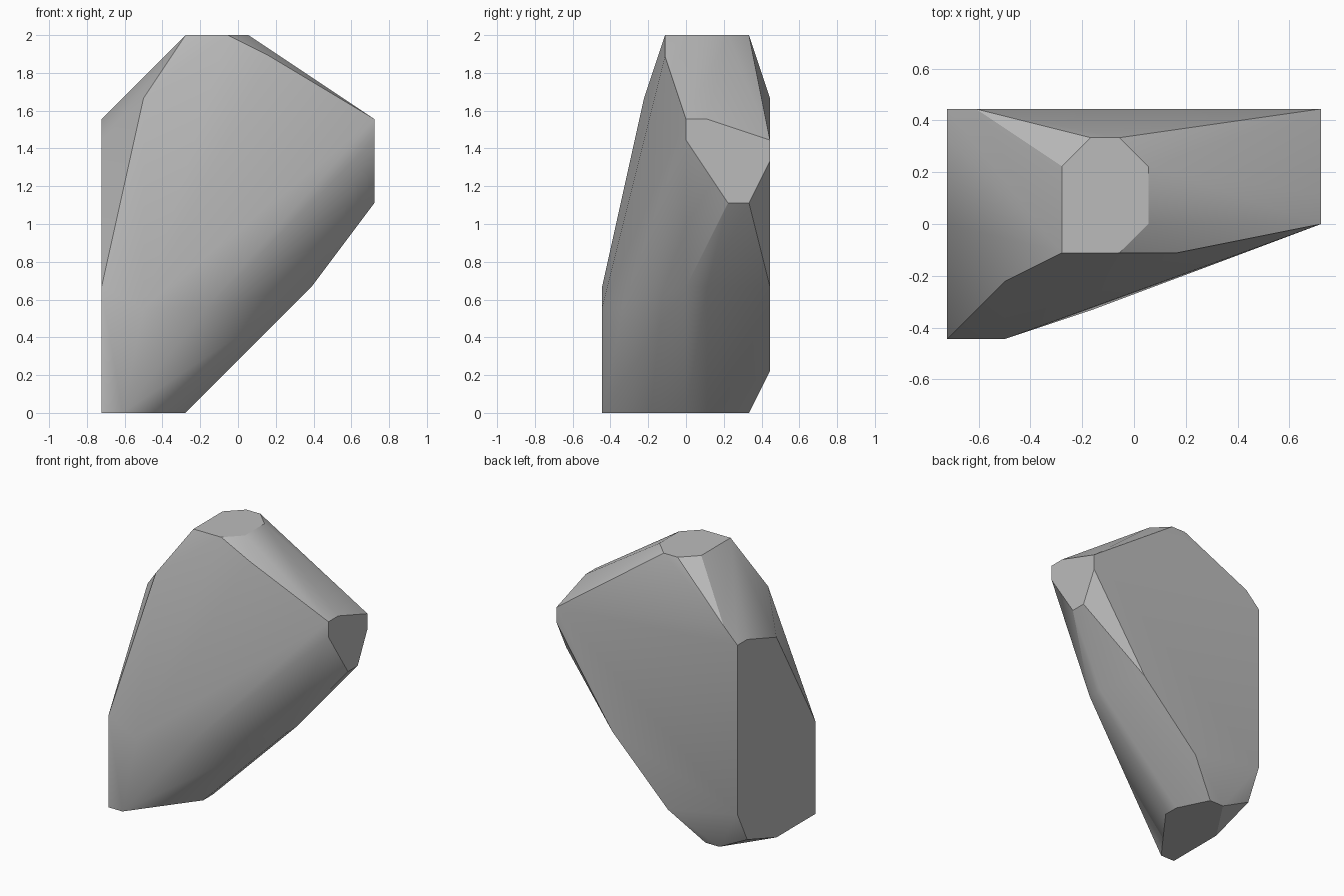
import bpy
import bmesh
import math
from mathutils import Vector

default_cube = bpy.data.objects.get("Cube")
if default_cube:
    bpy.data.objects.remove(default_cube, do_unlink=True)

# The stone is chiselled on a coarse lattice: width, depth and height in steps
WIDTH, DEPTH, HEIGHT = 13, 8, 18
STEP = 2 / HEIGHT


def facet(axis, level, outline):
    """Lattice points of a flat facet lying at one level of the given axis."""
    points = []
    for pair in outline:
        point = list(pair)
        point.insert(axis, level)
        points.append(point)
    return points


def lattice_to_world(point):
    x, y, z = point
    return Vector((x - WIDTH / 2, y - DEPTH / 2, z)) * STEP


# Flat facets, each outlined in the two remaining axes
top_facet = facet(2, HEIGHT, [(4, 3), (4, 6), (5, 7), (6, 7), (7, 6), (7, 4), (6, 3)])
base_facet = facet(2, 0, [(1, 0), (4, 4), (4, 5), (3, 7), (2, 7)])
left_facet = facet(0, WIDTH, [(4, 14), (5, 14), (8, 13), (8, 12), (7, 10), (6, 10), (4, 13)])
right_facet = facet(0, 0, [(8, 14), (7, 14), (4, 13), (0, 6), (0, 0), (4, 0), (7, 1), (8, 3)])
back_facet = facet(1, DEPTH, [(1, 15), (9, 6), (5, 2)])

# Loose corners: upper front edge, front bulge and the sloping underside
front_corners = [(8, 3, 17), (2, 2, 15), (2, 0, 5), (5, 1, 5)]
underside_corners = [(10, 4, 6), (10, 5, 6)]

# Wrap all corners in a convex skin
bm = bmesh.new()
corners = (top_facet + base_facet + left_facet + right_facet + back_facet
           + front_corners + underside_corners)
for corner in corners:
    bm.verts.new(lattice_to_world(corner))
bmesh.ops.convex_hull(bm, input=bm.verts[:])
loose = [v for v in bm.verts if not v.link_faces]
bmesh.ops.delete(bm, geom=loose, context="VERTS")
bmesh.ops.dissolve_limit(bm, angle_limit=math.radians(0.5),
                         verts=bm.verts[:], edges=bm.edges[:])
bmesh.ops.recalc_face_normals(bm, faces=bm.faces[:])

mesh = bpy.data.meshes.new("rock")
bm.to_mesh(mesh)
bm.free()
rock = bpy.data.objects.new("rock", mesh)
bpy.context.collection.objects.link(rock)

# Plain grey stone
stone = bpy.data.materials.new("grey_stone")
stone.use_nodes = True
grey = (0.5, 0.5, 0.5, 1)
stone.diffuse_color = grey
for node in stone.node_tree.nodes:
    if node.type == "BSDF_PRINCIPLED":
        node.inputs["Base Color"].default_value = grey
mesh.materials.append(stone)

# Soft shading across shallow edges, crisp at the chiselled ones
bpy.ops.object.select_all(action="DESELECT")
rock.select_set(True)
bpy.context.view_layer.objects.active = rock
bpy.ops.object.shade_smooth_by_angle(angle=math.radians(30))
